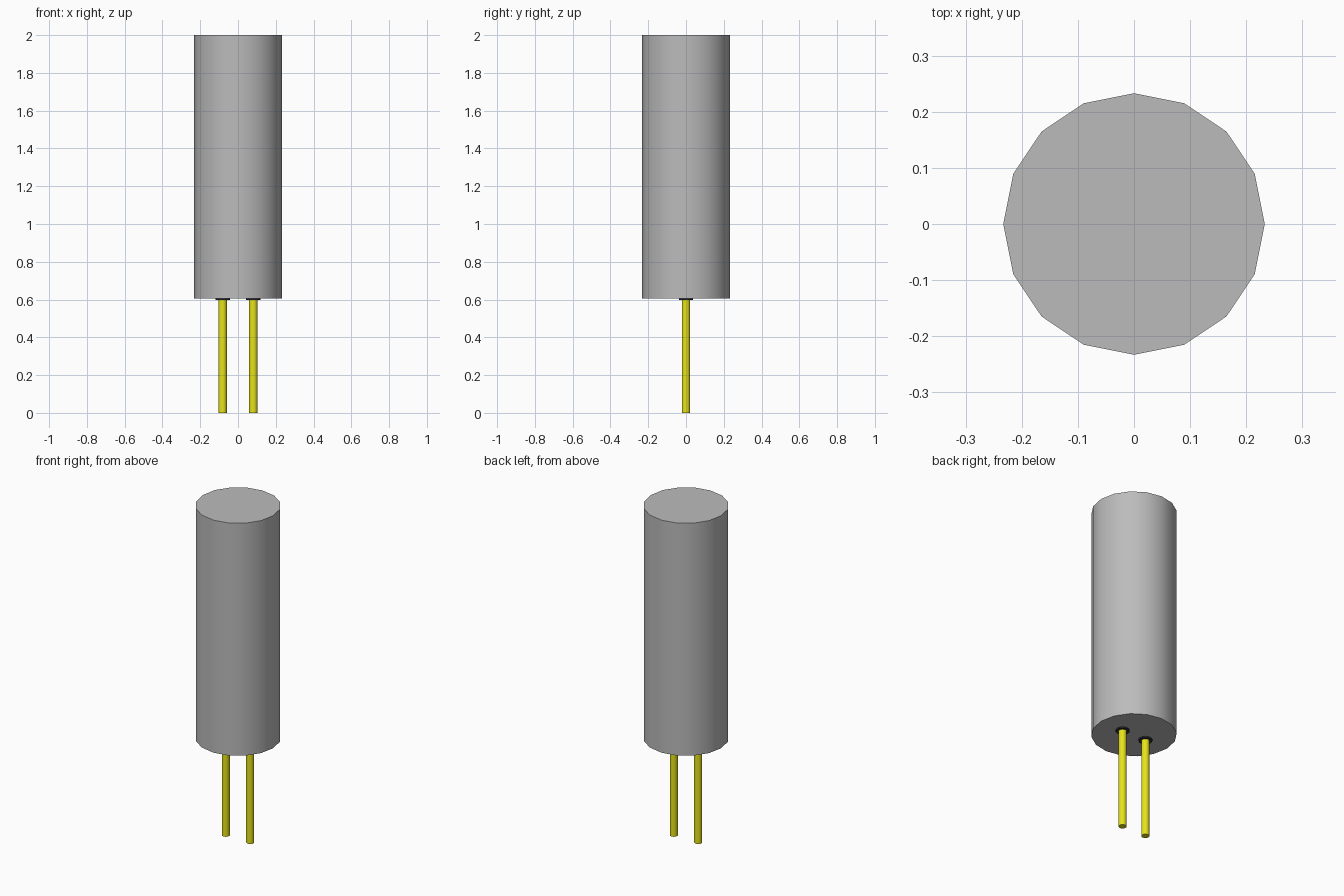
import bpy
import math

cube = bpy.data.objects.get("Cube")
if cube:
    bpy.data.objects.remove(cube, do_unlink=True)


def material(name, rgb):
    mat = bpy.data.materials.new(name)
    mat.use_nodes = True
    colour = (*rgb, 1.0)
    mat.diffuse_color = colour
    mat.node_tree.nodes["Principled BSDF"].inputs["Base Color"].default_value = colour
    return mat


def cylinder(name, x, radius, bottom, top, mat):
    """Upright 16-sided cylinder, smooth sides with sharp rims."""
    bpy.ops.mesh.primitive_cylinder_add(
        vertices=16, radius=radius, depth=top - bottom,
        location=(x, 0, (bottom + top) / 2))
    obj = bpy.context.object
    obj.name = name
    obj.data.materials.append(mat)
    bpy.ops.object.shade_smooth_by_angle(angle=math.radians(30))
    return obj


grey = material("grey metal", (0.5, 0.5, 0.5))
yellow = material("yellow metal", (0.8, 0.77, 0.01))
dark = material("dark insulator", (0.03, 0.03, 0.04))

# Can
BASE = 0.605
cylinder("can_body", 0, 0.233, BASE, 2.0, grey)

# Two lead pins, each with a thin insulating collar under the can
for side, sign in (("left", 1), ("right", -1)):
    x = sign * 0.081
    cylinder(f"{side}_pin", x, 0.022, 0.0, BASE + 0.01, yellow)
    cylinder(f"{side}_collar", x, 0.038, BASE - 0.007, BASE + 0.005, dark)
